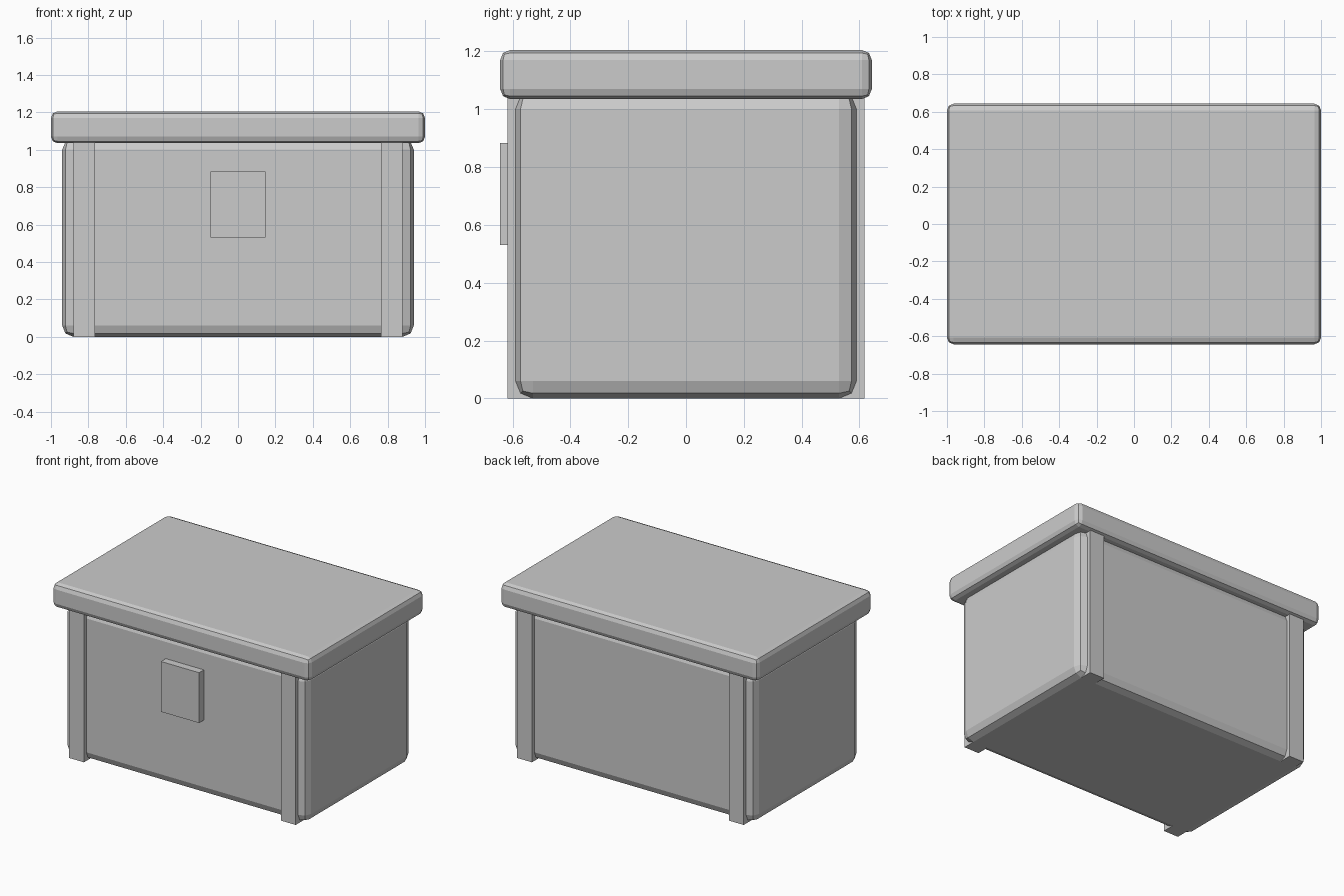
import bpy

if "Cube" in bpy.data.objects:
    bpy.data.objects.remove(bpy.data.objects["Cube"])


def box(name, lo, hi, bevel=0.0):
    """Flat-shaded box between two corners, with an optional two-step bevel."""
    bpy.ops.mesh.primitive_cube_add(size=1, location=[(a + b) / 2 for a, b in zip(lo, hi)])
    ob = bpy.context.object
    ob.name = name
    ob.scale = [b - a for a, b in zip(lo, hi)]
    bpy.ops.object.transform_apply(location=False, rotation=False, scale=True)
    if bevel:
        mod = ob.modifiers.new("Bevel", 'BEVEL')
        mod.width = bevel
        mod.segments = 2
    return ob


# Chest body and overhanging lid
box("body", (-0.94, -0.59, 0), (0.94, 0.59, 1.06), 0.06)
box("lid", (-1, -0.643, 1.035), (1, 0.643, 1.205), 0.035)

# Vertical corner straps, front and back
for sx, side in ((-1, "left"), (1, "right")):
    for sy, face in ((-1, "front"), (1, "back")):
        x, y = sorted((sx * 0.765, sx * 0.88)), sorted((sy * 0.515, sy * 0.617))
        box(f"{face}_{side}_strap", (x[0], y[0], 0), (x[1], y[1], 1.05))

# Latch plate
box("latch", (-0.148, -0.643, 0.53), (0.148, -0.58, 0.883))
